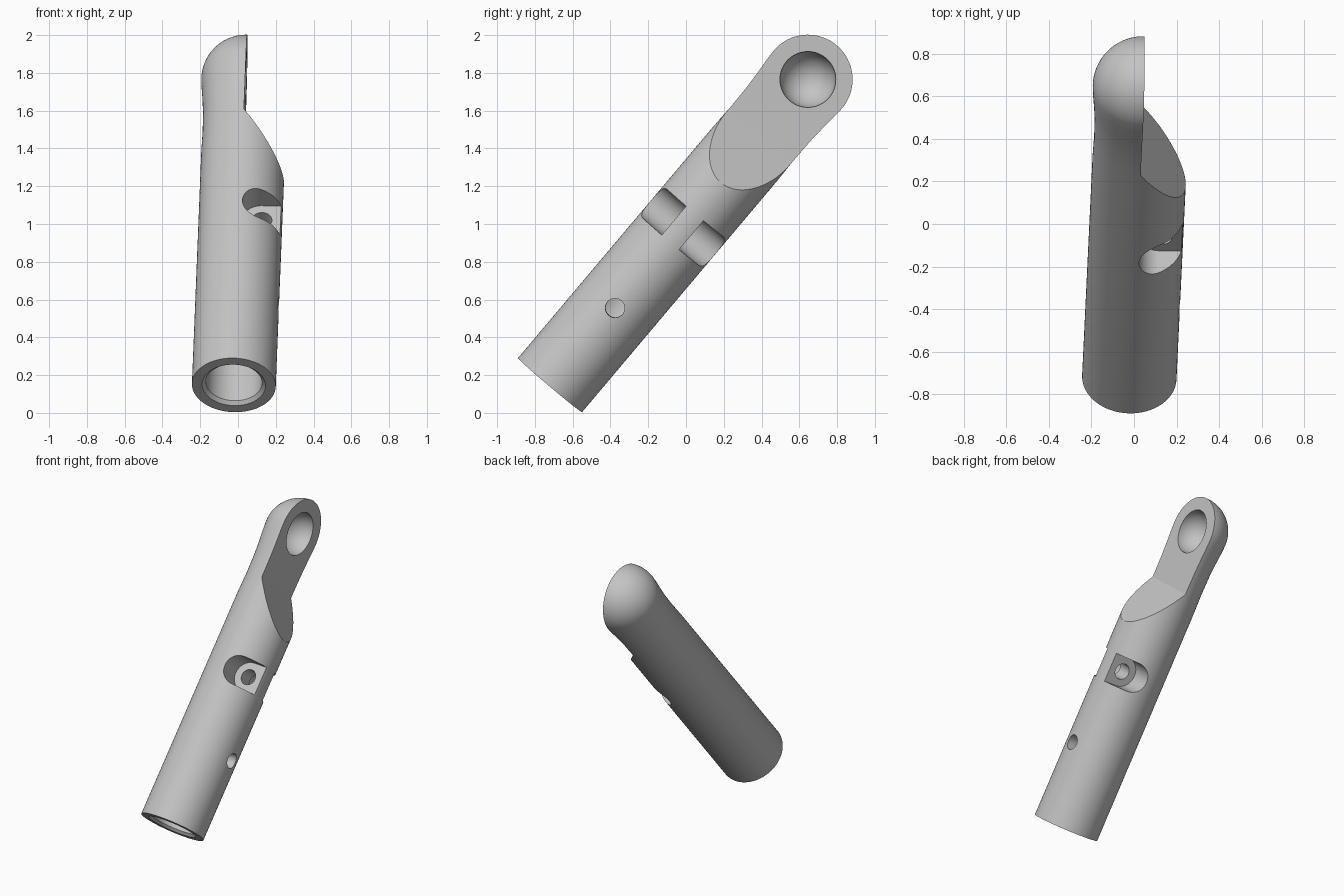
import bpy, bmesh, math
from mathutils import Matrix, Vector

if "Cube" in bpy.data.objects:
    bpy.data.objects.remove(bpy.data.objects["Cube"], do_unlink=True)

metal = bpy.data.materials.new("light_grey")
metal.use_nodes = True
grey = (0.55, 0.55, 0.55, 1)
metal.diffuse_color = grey
metal.node_tree.nodes["Principled BSDF"].inputs["Base Color"].default_value = grey

RADIUS = 0.222
KNOB_Z, KNOB_R = 2.118, 0.237


def finish(name, bm):
    bmesh.ops.recalc_face_normals(bm, faces=bm.faces)
    mesh = bpy.data.meshes.new(name)
    bm.to_mesh(mesh)
    bm.free()
    mesh.materials.append(metal)
    ob = bpy.data.objects.new(name, mesh)
    bpy.context.collection.objects.link(ob)
    return ob


def lathe(name, profile, steps=96):
    """Revolve (radius, height) points, both ends on the axis."""
    bm = bmesh.new()
    verts = [bm.verts.new((r, 0, z)) for r, z in profile]
    edges = [bm.edges.new(pair) for pair in zip(verts, verts[1:])]
    bmesh.ops.spin(bm, geom=verts + edges, axis=(0, 0, 1), cent=(0, 0, 0),
                   angle=2 * math.pi, steps=steps)
    bmesh.ops.remove_doubles(bm, verts=bm.verts, dist=1e-5)
    return finish(name, bm)


def prism(name, outline, y0, y1):
    """Extrude an (x, z) outline along y."""
    bm = bmesh.new()
    face = bm.faces.new([bm.verts.new((x, y0, z)) for x, z in outline])
    out = bmesh.ops.extrude_face_region(bm, geom=[face])
    moved = [g for g in out["geom"] if isinstance(g, bmesh.types.BMVert)]
    bmesh.ops.translate(bm, verts=moved, vec=(0, y1 - y0, 0))
    return finish(name, bm)


def arc(cx, cz, r, start, end, n):
    angles = [math.radians(start + (end - start) * i / n) for i in range(n + 1)]
    return [(cx + r * math.cos(a), cz + r * math.sin(a)) for a in angles]


# Round body with a flared, ball-shaped end
ball = [(KNOB_R * math.cos(a), KNOB_Z + KNOB_R * math.sin(a))
        for a in (math.pi / 2 * i / 24 for i in range(24))]
body = lathe("handle_body", [(0, 0), (RADIUS, 0), (RADIUS, 1.6), (0.219, 1.75),
                             (0.221, 1.88), (0.227, 1.98), (0.234, 2.06)]
             + ball + [(0, KNOB_Z + KNOB_R)])

cutters = []

# Chamfered blind bore in the lower end
cutters.append(lathe("bore_cutter", [(0, -0.05), (0.168, -0.05), (0.168, 0),
                                     (0.149, 0.018), (0.149, 0.85), (0, 0.85)]))

# Flat half and sloping shoulder of the upper end
cutters.append(prism("flat_cutter", [(0, 1.73), (0.333, 1.25), (0.333, 2.6), (0, 2.6)],
                     -0.5, 0.5))

# Round-ended pockets either side of the lug, and the hole through it
slot = [(0.4, 1.196)] + arc(0.112, 1.096, 0.1, 90, 270, 32) + [(0.4, 0.996)]
for side in (-1, 1):
    cutters.append(prism("pocket_cutter", slot, side * 0.06, side * 0.4))
cutters.append(prism("lug_hole_cutter", arc(0.115, 1.096, 0.053, 0, 352.5, 47), -0.08, 0.08))

# Small cross hole into the bore
bm = bmesh.new()
bmesh.ops.create_cone(bm, cap_ends=True, segments=40, radius1=0.051, radius2=0.051, depth=0.3,
                      matrix=Matrix.Translation((0.2, 0, 0.541))
                      @ Matrix.Rotation(math.pi / 2, 4, "Y"))
cutters.append(finish("cross_hole_cutter", bm))

# Spherical socket in the flat face
bm = bmesh.new()
bmesh.ops.create_uvsphere(bm, u_segments=64, v_segments=33, radius=0.148,
                          matrix=Matrix.Translation((0, 0, KNOB_Z))
                          @ Matrix.Rotation(math.pi / 2, 4, "Y"))
cutters.append(finish("socket_cutter", bm))

# Cut everything out of the body
bpy.ops.object.select_all(action="DESELECT")
bpy.context.view_layer.objects.active = body
body.select_set(True)
for cutter in cutters:
    cutter.hide_render = True
    mod = body.modifiers.new("cut", "BOOLEAN")
    mod.operation = "DIFFERENCE"
    mod.solver = "EXACT"
    mod.object = cutter
    bpy.ops.object.modifier_apply(modifier=mod.name)
for cutter in cutters:
    bpy.data.objects.remove(cutter, do_unlink=True)
bpy.ops.object.shade_smooth_by_angle(angle=math.radians(25))

# Lean the finished part into place
axis = Vector((0.065, 1.365, 1.618)).normalized()
across = Vector((0, axis.z, -axis.y)).normalized()
out = across.cross(axis)
pose = Matrix((out, across, axis)).transposed().to_4x4()
body.data.transform(Matrix.Translation((-0.022, -0.72, 0.147)) @ pose)
body.data.update()
